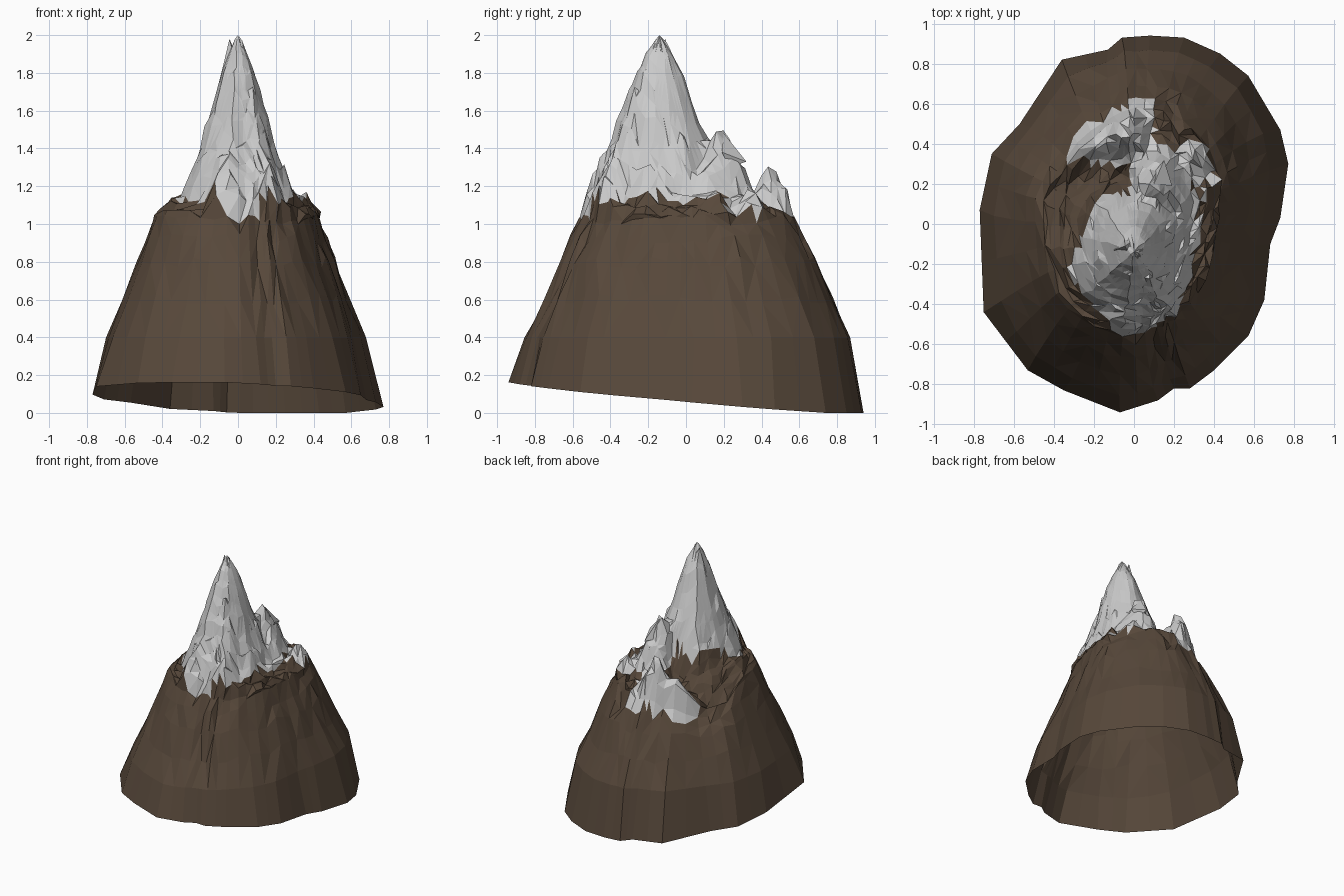
import bpy, math, random
from mathutils import Vector, noise

if "Cube" in bpy.data.objects:
    bpy.data.objects.remove(bpy.data.objects["Cube"])

random.seed(4)

# Foot outline seen from above
FOOT = [(.08, .94), (.25, .93), (.43, .85), (.57, .74), (.73, .47), (.77, .3), (.73, .03), (.68, -.1),
        (.65, -.38), (.57, -.56), (.4, -.73), (.28, -.82), (.2, -.82), (.12, -.88), (-.07, -.94),
        (-.35, -.83), (-.53, -.73), (-.75, -.44), (-.77, .07), (-.71, .35), (-.57, .5), (-.36, .82),
        (-.13, .87), (-.06, .93)]
# Slope levels: height, scale of the foot outline
LEVELS = [(.4, .925), (.6, .825), (.8, .73), (.92, .665), (1.02, .61)]
APEX = Vector((0, -.14))
# Main summit: distance, height
SUMMIT = [(0, 2), (.05, 1.91), (.1, 1.77), (.15, 1.58), (.21, 1.38), (.26, 1.24), (.31, 1.1), (.5, .9)]
# Lesser crags: x, y, height, drop distance per unit of height
CRAGS = [(0, -.03, 1.84, .3), (.04, .08, 1.58, .4), (.1, .18, 1.56, .4), (.13, .26, 1.42, .4),
         (.22, .12, 1.34, .5), (.31, .33, 1.23, .55), (.36, .18, 1.2, .4), (-.04, .44, 1.33, .5),
         (-.03, .51, 1.24, .5), (-.2, .4, 1.17, .7), (.2, -.2, 1.3, .45), (-.2, -.32, 1.24, .5),
         (-.02, -.48, 1.28, .3), (.12, -.42, 1.22, .45), (-.38, -.05, 1.1, .5), (-.3, .08, 1.1, .5)]
RINGS = 17


def lerp_table(table, x):
    for (a, p), (b, q) in zip(table, table[1:]):
        if x <= b:
            return p + (q - p) * (x - a) / (b - a)
    return table[-1][1]


def back_left(x, y):
    """Weight of the sunken flank on the back left."""
    return max(0, (-.74 * x + .67 * y) / max(.01, math.hypot(x, y))) ** 5


def height(x, y, t):
    d = math.hypot(x - APEX.x, (y - APEX.y) / 1.33)
    d *= 1 + .14 * noise.noise((math.atan2(y - APEX.y, x) * 2.5, 3, 0)) * min(1, d * 8)
    shoulder = 1.02 + .12 * min(1, (1 - t) * 3.5) - .17 * back_left(x, y) * min(1, t * 1.3)
    z = max([shoulder, lerp_table(SUMMIT, d)] +
            [h - math.hypot(x - cx, y - cy) / r for cx, cy, h, r in CRAGS])
    # Gully on the back left
    if x < .02 and 0 < y < .33:
        z -= .1 * math.exp(-((y - .21) / .07) ** 2)
    return z


def is_snow(c):
    edge = 1.13 + .05 * noise.noise((c.x * 9, c.y * 9, 1))
    if c.y < -.15 and abs(c.x - .03) < .08:
        edge -= .1
    # Spur on the back left
    if .29 - .05 * c.x < c.y < .62 and -.4 < c.x < .1 and c.y < .62 + .55 * min(0, c.x):
        return c.z > .85
    if c.y > .44 or (c.x > .1 and c.y > .41):
        return False
    if c.x > .2 and c.y > .2:
        edge -= .07
    if c.x < -.34 or (c.y > -.2 and c.x < -.32 + .45 * (c.y + .2)):
        return False
    in_gully = c.x < -.02 and .15 < c.y < .3
    return c.z > edge and not (in_gully and c.z < 1.4)


# Columns around the mountain, two per outline edge
cols = []
for i, p in enumerate(FOOT):
    a, b = Vector(p), Vector(FOOT[(i + 1) % len(FOOT)])
    cols += [a, (a + b) / 2]
n = len(cols)
# Outline higher up, with the notches of the foot smoothed away
upper = cols
for k in range(3):
    upper = [upper[i - 1] * .25 + upper[i] * .5 + upper[(i + 1) % n] * .25 for i in range(n)]
upper = [p * 1.012 for p in upper]

# Slanted open rim
rows = [[Vector((p.x, p.y, max(0, .08 - .085 * p.y - .03 * p.x))) for p in cols]]
# Steep rock slopes
for z, s in LEVELS:
    row = []
    for i in range(n):
        p = cols[i].lerp(upper[i], min(1, z / .8))
        k = s + .02 * z * noise.noise((i * .9, z, 0)) + random.uniform(-.006, .006)
        drop = back_left(p.x, p.y) * max(0, z - .7) * .5
        narrow = .94 if z > .5 else .96
        row.append(Vector((p.x * k * (narrow if p.x > 0 else .985), p.y * k,
                           z - drop + (random.uniform(-.03, .03) if z > .5 else 0))))
    rows.append(row)
# Craggy top, with wider facets towards the summit
for r in range(1, RINGS):
    t = 1 - r / RINGS
    step = 1 if t > .66 else 2 if t > .4 else 4
    calm = 1 if t > .4 else .45
    row = [None] * n
    for i in range(0, n, step):
        q = APEX + (upper[i] * LEVELS[-1][1] - APEX) * t
        j = .014 * calm
        x, y = q.x + random.uniform(-j, j), q.y + random.uniform(-j, j)
        row[i] = Vector((x, y, height(x, y, t) + random.uniform(-.03, .03) * calm))
    for i in range(n):
        if row[i] is None:
            lo = i - i % step
            row[i] = row[lo].lerp(row[(lo + step) % n], (i % step) / step)
    rows.append(row)

verts = [v for row in rows for v in row] + [Vector((APEX.x, APEX.y, 2))]
faces = []
for r in range(len(rows) - 1):
    for i in range(n):
        a, b = r * n + i, r * n + (i + 1) % n
        c, d = b + n, a + n
        if r < 1:
            faces.append((d, c, b, a))
        elif random.random() < .5:
            faces += [(c, b, a), (d, c, a)]
        else:
            faces += [(d, b, a), (d, c, b)]
last, tip = (len(rows) - 1) * n, len(verts) - 1
faces += [(tip, last + (i + 1) % n, last + i) for i in range(n)]


def make_part(name, points, part_faces, mat):
    used = sorted({i for f in part_faces for i in f})
    index = {v: k for k, v in enumerate(used)}
    mesh = bpy.data.meshes.new(name)
    mesh.from_pydata([points[i] for i in used], [], [[index[i] for i in f] for f in part_faces])
    mesh.update()
    mesh.materials.append(mat)
    bpy.context.collection.objects.link(bpy.data.objects.new(name, mesh))


def material(name, color):
    mat = bpy.data.materials.new(name)
    mat.diffuse_color = color
    mat.use_nodes = True
    mat.node_tree.nodes["Principled BSDF"].inputs["Base Color"].default_value = mat.diffuse_color
    return mat


# Split the surface into bare rock and snow
snow, rock = [], []
for f in faces:
    centre = sum((verts[i] for i in f), Vector()) / len(f)
    (snow if is_snow(centre) else rock).append(f)
white = material("snow", (.72, .72, .72, 1))
make_part("rock_slopes", verts, rock, material("rock", (.096, .065, .043, 1)))
make_part("snow_cap", verts, snow, white)

# Overhanging shards: second summit tip and the beak behind the ridge
SHARDS = {"summit_shard": [(-.045, -.11, 1.98), (-.1, -.13, 1.75), (0, -.2, 1.8), (.03, -.06, 1.8), (-.05, -.03, 1.72)],
          "ridge_beak": [(.15, .32, 1.33), (.1, .2, 1.48), (.07, .22, 1.34), (.15, .23, 1.3), (.19, .19, 1.38)]}
for name, pts in SHARDS.items():
    make_part(name, [Vector(p) for p in pts], [(0, 1, 2), (0, 2, 3), (0, 3, 4), (0, 4, 1)], white)
